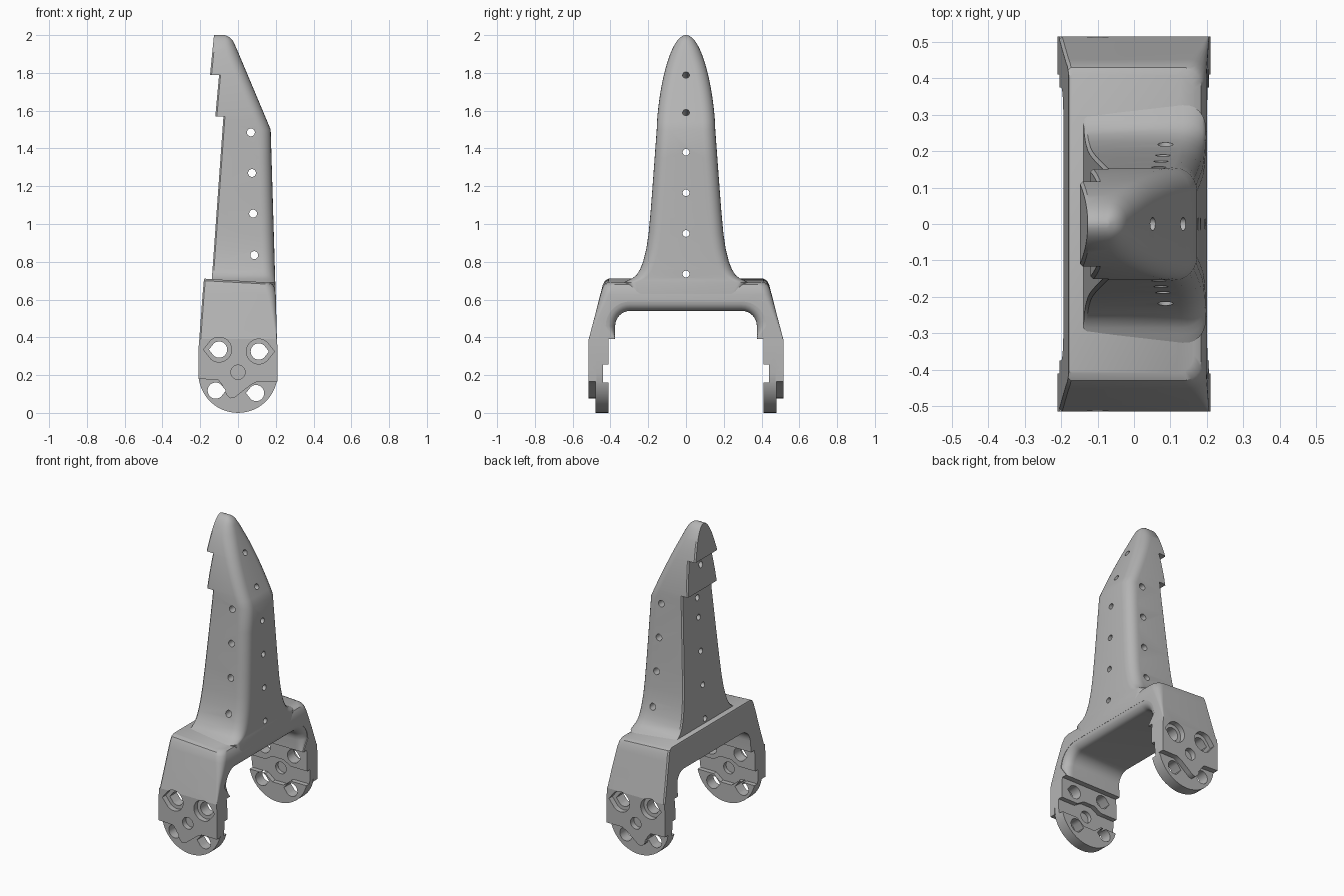
import bpy, bmesh
from math import sin, cos, pi, sqrt, radians
from mathutils import Vector

cube = bpy.data.objects.get("Cube")
if cube:
    bpy.data.objects.remove(cube)

grey = bpy.data.materials.new("plain_grey")
grey.use_nodes = True
grey.diffuse_color = (0.46, 0.46, 0.46, 1)
grey.node_tree.nodes["Principled BSDF"].inputs["Base Color"].default_value = (0.46, 0.46, 0.46, 1)


def loft(name, rings):
    """Skin equal-length rings of points and close both ends."""
    bm = bmesh.new()
    rows = [[bm.verts.new(p) for p in ring] for ring in rings]
    n = len(rows[0])
    for a, b in zip(rows, rows[1:]):
        for i in range(n):
            j = (i + 1) % n
            bm.faces.new((a[i], a[j], b[j], b[i]))
    bm.faces.new(rows[0])
    bm.faces.new(rows[-1])
    bmesh.ops.recalc_face_normals(bm, faces=bm.faces)
    mesh = bpy.data.meshes.new(name)
    bm.to_mesh(mesh)
    bm.free()
    mesh.materials.append(grey)
    ob = bpy.data.objects.new(name, mesh)
    bpy.context.scene.collection.objects.link(ob)
    return ob


def plate(name, pts, y0, y1):
    """Extrude an x-z outline along y."""
    return loft(name, [[(x, y, z) for x, z in pts] for y in (y0, y1)])


def rod(centre, direction, r, length):
    """Round cutter through a point."""
    d = Vector(direction).normalized()
    u = d.orthogonal().normalized()
    v = d.cross(u)
    c = Vector(centre)
    ring = [(u * cos(k * pi / 10) + v * sin(k * pi / 10)) * r for k in range(20)]
    return loft("cutter", [[c + d * s * length / 2 + p for p in ring] for s in (-1, 1)])


def combine(ob, other, operation):
    mod = ob.modifiers.new("combine", 'BOOLEAN')
    mod.operation = operation
    mod.solver = 'EXACT'
    mod.object = other
    bpy.context.view_layer.objects.active = ob
    bpy.ops.object.modifier_apply(modifier=mod.name)


def discard(ob):
    bpy.data.objects.remove(ob)


def smooth(ob):
    bpy.ops.object.select_all(action='DESELECT')
    ob.select_set(True)
    bpy.context.view_layer.objects.active = ob
    bpy.ops.object.shade_smooth_by_angle(angle=radians(32))


def section(z, w, xb, xf, r):
    """Horizontal slice: square at the back, rounded at the front."""
    arc = [k * pi / 12 for k in range(7)]
    pts = [(xb, -w + 0.008 * min(1, w * 10)), (xb + 0.008, -w)]
    pts += [(xf - r + r * sin(a), -w + r - r * cos(a)) for a in arc]
    pts += [(x, -y) for x, y in reversed(pts)]
    return [(x, y, z) for x, y in pts]


def lerp(z, table):
    for (z0, a), (z1, b) in zip(table, table[1:]):
        if z <= z1:
            return a + (b - a) * (z - z0) / (z1 - z0)
    return table[-1][1]


# Tower: tapered tongue with a flared foot, domed tip and stepped back
flare = [(0.62, 0.30), (0.69, 0.33), (0.703, 0.305), (0.712, 0.285), (0.73, 0.262), (0.76, 0.243),
         (0.80, 0.227), (0.87, 0.21), (0.95, 0.198), (1.07, 0.187), (1.2, 0.177), (1.35, 0.166), (1.5, 0.155)]
front = [(0.62, 0.2), (0.70, 0.197), (1.5, 0.173), (1.93, -0.008), (1.97, -0.027), (1.99, -0.045), (2.0, -0.07)]


def width(z):
    return lerp(z, flare) if z <= 1.5 else 0.155 * sqrt(max(0.0006, 1 - ((z - 1.5) / 0.5) ** 1.55))


def back(z):
    if z < 1.57:
        return -0.145 + 0.068 * (z - 0.62) / 0.95
    return -0.12 + 0.09 * (z - 1.57) if z < 1.79 else -0.148 + 0.1 * (z - 1.79)


levels = [z for z, w in flare] + [1.5 + 0.5 * sin(k * pi / 36) for k in range(1, 19)]
levels += [1.5699, 1.5701, 1.7899, 1.7901]
rings = []
for z in sorted(levels):
    w, xb, xf = width(z), back(z), lerp(z, front)
    rings.append(section(z, w, xb, xf, min(0.065, w * 0.9, (xf - xb) * 0.45)))
tower = loft("tower", rings)

# Holes through the tower
drills = [rod((0, 0, z), (1, 0, 0), 0.018, 1) for z in (0.735, 0.95, 1.165, 1.38)]
drills += [rod((x, 0, z), (0.93, 0, 0.37), 0.018, 0.8) for x, z in ((0.055, 1.79), (0.135, 1.59))]
drills += [rod((x, 0, z), (0, 1, 0), 0.021, 1) for x, z in ((0.068, 1.485), (0.074, 1.27), (0.08, 1.055), (0.086, 0.835))]
for d in drills:
    combine(tower, d, 'DIFFERENCE')
    discard(d)
smooth(tower)

# Bridge: sloped shoulders with a slightly tilted top
rows = [(0.39, 0.515, -0.205, 0.206, 0.004), (0.5, 0.486, -0.197, 0.203, 0.02),
        (0.63, 0.452, -0.187, 0.2, 0.045), (0.67, 0.441, -0.183, 0.194, 0.05),
        (0.69, 0.43, -0.181, 0.184, 0.05), (0.70, 0.41, -0.178, 0.165, 0.05)]
bridge = loft("bridge", [[(x, y, z - 0.6 * x * max(0, z - 0.6)) for x, y, z in section(*row)] for row in rows])


# Arch cutter, flared at the front for a rounded rim
def arch(x):
    t = min(1, max(0, (x - 0.15) / 0.05))
    o = 0.05 * (1 - sqrt(1 - t * t))
    half = [(0.375, 0.2), (0.375, 0.39)]
    for k in range(9):
        a = k * pi / 16
        half.append((0.295 + (0.08 + o) * cos(a), 0.46 + (0.08 + o) * sin(a)))
    return [(x, y, z) for y, z in half + [(-y, z) for y, z in reversed(half)]]


opening = loft("cutter", [arch(x) for x in (-0.3, 0.15, 0.165, 0.175, 0.185, 0.193, 0.198, 0.2, 0.3)])
combine(bridge, opening, 'DIFFERENCE')
discard(opening)

# Outlines for the arm ends
rim = [(0.21 * cos(k * pi / 24), 0.21 - 0.21 * sin(k * pi / 24)) for k in range(25)]
sides = [(-0.21, 0.33), (-0.205, 0.39), (0.206, 0.39), (0.21, 0.33)]
pad = sides + [(0.21, 0.165), (0.1, 0.165), (0.07, 0.15), (0.0, 0.095), (-0.02, 0.08), (-0.04, 0.077),
               (-0.06, 0.095), (-0.085, 0.15), (-0.105, 0.175), (-0.21, 0.18)]
groove = [(-0.25, 0.16), (-0.09, 0.16), (-0.04, 0.12), (0.04, 0.12), (0.09, 0.16), (0.25, 0.16),
          (0.25, 0.255), (0.09, 0.255), (0.04, 0.285), (-0.04, 0.285), (-0.09, 0.255), (-0.25, 0.255)]


def teardrop(x, z, r, side):
    arc = [(k - 8) * pi / 11 for k in range(17)]
    return [(x - side * r * cos(a), z + r * sin(a)) for a in arc] + [(x + side * r * 1.25, z)]


for s, label in ((-1, "front"), (1, "back")):
    # Disc and thicker outer pad
    arm = plate(label + "_arm", rim + sides, s * 0.41, s * 0.48)
    outer = plate("cutter", pad, s * 0.475, s * 0.515)
    combine(arm, outer, 'UNION')
    discard(outer)
    # Mounting holes, counterbores, centre socket and inner groove
    cuts = []
    for x, z, upper in ((-0.1, 0.335, 1), (0.11, 0.325, 1), (-0.118, 0.118, 0), (0.096, 0.105, 0)):
        side = 1 if x > 0 else -1
        cuts.append(plate("cutter", teardrop(x, z, 0.043, side if upper else -side), s * 0.39, s * 0.6))
        if upper:
            bore = plate("cutter", teardrop(x, z, 0.066, side), s * 0.48, s * 0.6)
            combine(bridge, bore, 'DIFFERENCE')
            cuts.append(bore)
    cuts.append(rod((0, s * 0.53, 0.215), (0, 1, 0), 0.038, 0.1))
    cuts.append(rod((0, s * 0.41, 0.21), (0, 1, 0), 0.038, 0.11))
    cuts.append(plate("cutter", groove, s * 0.38, s * 0.44))
    for c in cuts:
        combine(arm, c, 'DIFFERENCE')
        discard(c)
    smooth(arm)
smooth(bridge)
